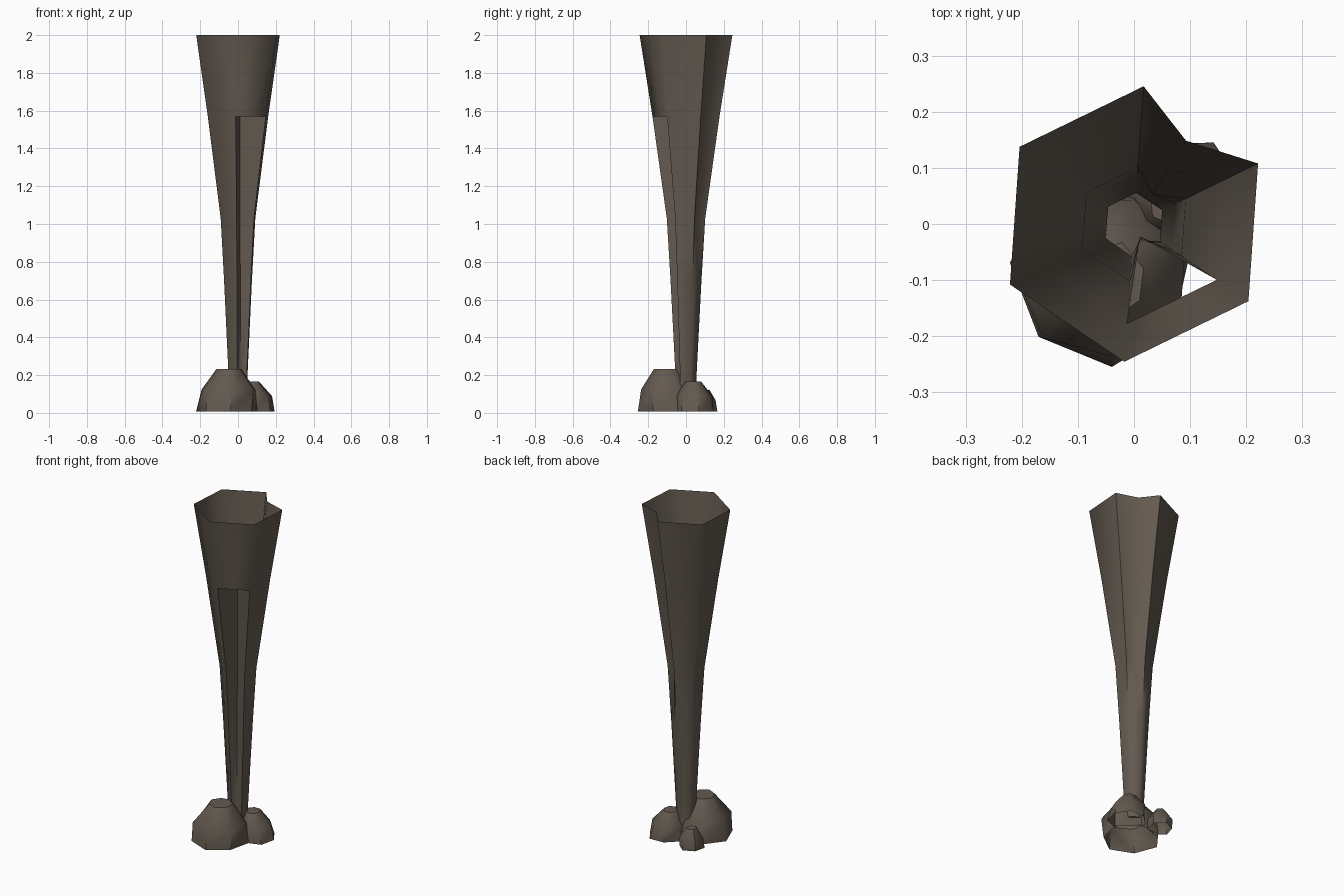
import bpy, bmesh, math
from mathutils import Vector

cube = bpy.data.objects.get("Cube")
if cube:
    bpy.data.objects.remove(cube, do_unlink=True)

bark = bpy.data.materials.new("grey_brown")
bark.use_nodes = True
colour = (0.125, 0.102, 0.08, 1)
bark.diffuse_color = colour
bsdf = next(n for n in bark.node_tree.nodes if n.type == 'BSDF_PRINCIPLED')
bsdf.inputs["Base Color"].default_value = colour
bsdf.inputs["Roughness"].default_value = 0.9


def polar(angle, radius, z, cx=0, cy=0):
    a = math.radians(angle)
    return Vector((cx + radius * math.cos(a), cy + radius * math.sin(a), z))


def bridge(bm, low, high):
    n = len(low)
    for i in range(n):
        j = (i + 1) % n
        bm.faces.new((low[i], low[j], high[j], high[i]))


def finish(bm, name, angle):
    bmesh.ops.remove_doubles(bm, verts=bm.verts, dist=0.0005)
    mesh = bpy.data.meshes.new(name)
    bm.to_mesh(mesh)
    bm.free()
    mesh.materials.append(bark)
    obj = bpy.data.objects.new(name, mesh)
    bpy.context.collection.objects.link(obj)
    bpy.ops.object.select_all(action='DESELECT')
    obj.select_set(True)
    bpy.context.view_layer.objects.active = obj
    bpy.ops.object.shade_smooth_by_angle(angle=math.radians(angle))
    return obj


# Flared hollow trunk: hexagon with a back crease and a front groove
FLAT = math.cos(math.radians(30))


def trunk_ring(bm, z, radius, back=None, front=None):
    ring = []
    for k in range(6):
        ring.append(bm.verts.new(polar(26 + 60 * k, radius, z)))
        if k == 0:
            ring.append(bm.verts.new(polar(58 if back else 56, back or radius * FLAT, z)))
        if k == 4:
            ring.append(bm.verts.new(polar(296, front or radius * FLAT, z)))
    return ring


bm = bmesh.new()
# height, corner radius, crease radius, groove radius
lower = [trunk_ring(bm, *level) for level in (
    (0.06, 0.055, None, 0.035),
    (0.2, 0.056, None, 0.032),
    (0.7, 0.082, None, 0.028),
    (1.03, 0.102, 0.062, 0.025),
    (1.57, 0.178, 0.115, 0.024))]
upper = [trunk_ring(bm, 1.57, 0.178, 0.115), trunk_ring(bm, 2.0, 0.246, 0.175)]
for rings in (lower, upper):
    for a, b in zip(rings, rings[1:]):
        bridge(bm, a, b)
bm.faces.new(list(reversed(lower[0])))
finish(bm, "trunk", 65)


# Faceted domed rocks around the foot, open underneath
def rock(name, cx, cy, radius, height, sides, turn, lean=(0, 0)):
    bm = bmesh.new()
    rings = []
    for width, level in ((1, 0), (0.94, 0.5), (0.42, 0.97)):
        ring = []
        for k in range(sides):
            wobble = 1 + 0.05 * math.sin(2.4 * k + 5 * level)
            z = 0.008 + (height - 0.008) * level
            ring.append(bm.verts.new(polar(turn + 360 * k / sides, radius * width * wobble, z,
                                           cx + lean[0] * level, cy + lean[1] * level)))
        rings.append(ring)
    for a, b in zip(rings, rings[1:]):
        bridge(bm, a, b)
    bm.faces.new(rings[-1])
    finish(bm, name, 50)


rock("large_rock", -0.055, -0.09, 0.16, 0.24, 7, 224, (0.01, -0.01))
rock("left_rock", 0.09, 0.05, 0.105, 0.17, 7, 10, (-0.02, -0.01))
rock("back_rock", -0.105, 0.095, 0.07, 0.125, 6, 20)
